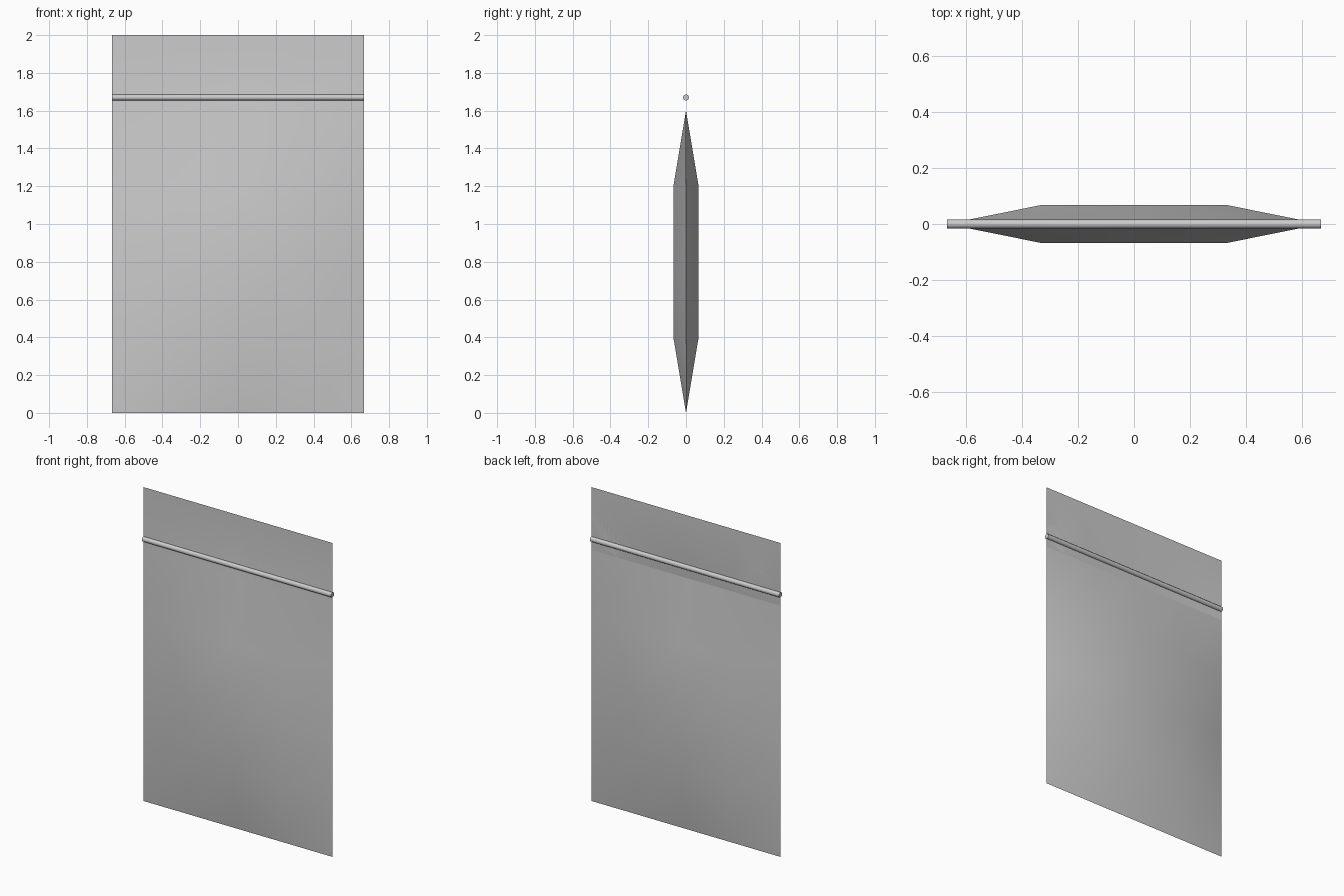
import bpy, bmesh, math

if "Cube" in bpy.data.objects:
    bpy.data.objects.remove(bpy.data.objects["Cube"])

W, H, BULGE = 0.667, 2.0, 0.067
COLS, ROWS = 4, 5


def panel(name, side):
    """Sheet on a coarse grid, pushed out in the middle, flat along the edges and top flap."""
    bm = bmesh.new()
    grid = []
    for j in range(ROWS + 1):
        row = []
        for i in range(COLS + 1):
            inner = 0 < i < COLS and 0 < j < ROWS - 1
            row.append(bm.verts.new((-W + 2 * W * i / COLS,
                                     side * BULGE if inner else 0,
                                     H * j / ROWS)))
        grid.append(row)
    for j in range(ROWS):
        for i in range(COLS):
            quad = [grid[j][i], grid[j][i + 1], grid[j + 1][i + 1], grid[j + 1][i]]
            face = bm.faces.new(quad if side < 0 else quad[::-1])
            face.smooth = True
    mesh = bpy.data.meshes.new(name)
    bm.to_mesh(mesh)
    bm.free()
    obj = bpy.data.objects.new(name, mesh)
    bpy.context.collection.objects.link(obj)
    return obj


# Front and back sheets of the pouch
panel("front_panel", -1)
panel("back_panel", 1)

# Zip closure: thin rod across the full width
bpy.ops.mesh.primitive_cylinder_add(vertices=12, radius=0.016, depth=2 * W,
                                    location=(0, 0, 1.67),
                                    rotation=(0, math.pi / 2, 0))
bpy.context.object.name = "zip_closure"
bpy.ops.object.shade_smooth_by_angle(angle=math.radians(40))
